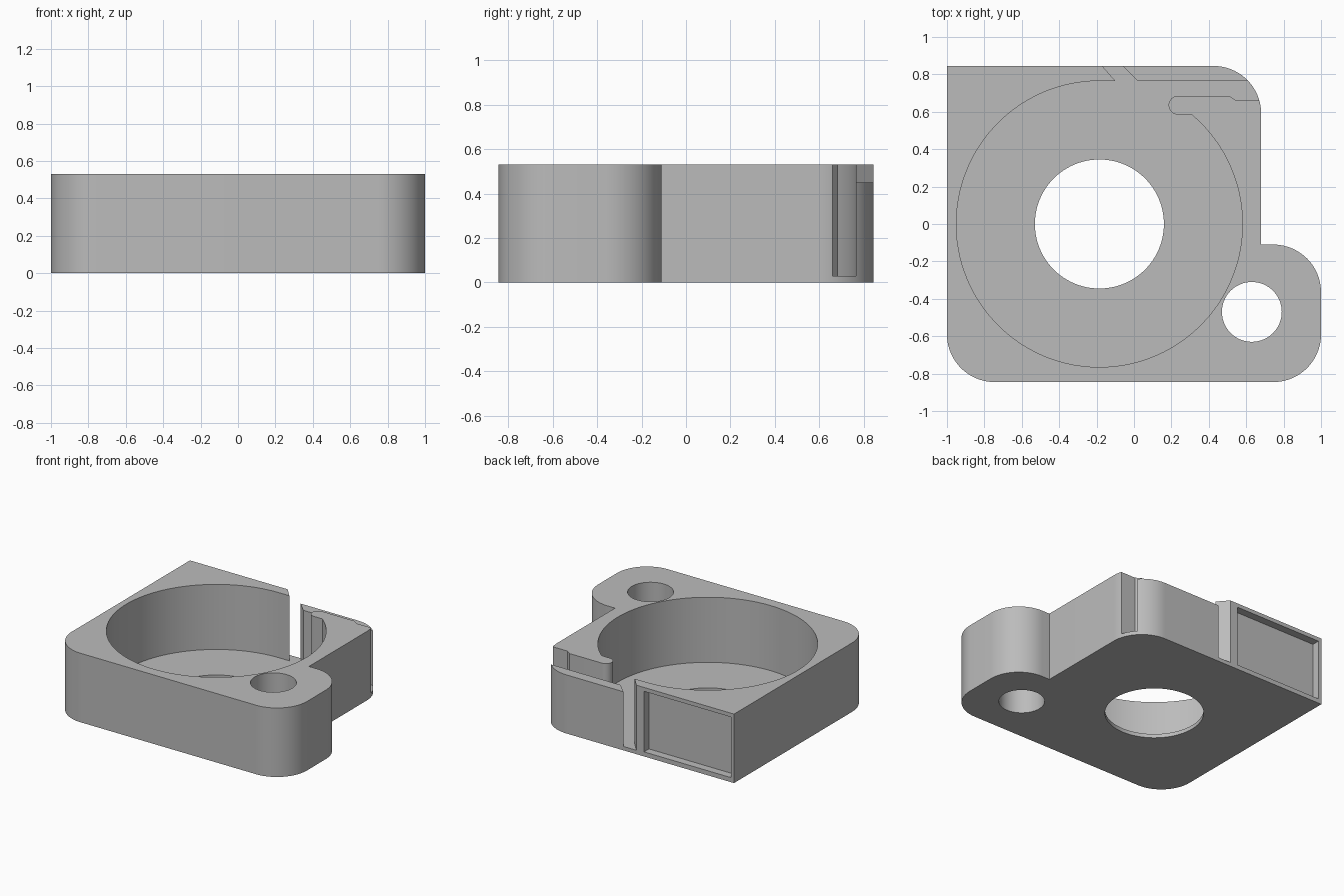
import bpy, bmesh
from math import cos, sin, radians, atan2, degrees

if "Cube" in bpy.data.objects:
    bpy.data.objects.remove(bpy.data.objects["Cube"])

HEIGHT, FLOOR, BACK = 0.53, 0.03, 0.845
CX, POCKET_R = -0.185, 0.765

grey = bpy.data.materials.new("plain grey")
grey.use_nodes = True
grey.diffuse_color = (0.5, 0.5, 0.5, 1)
grey.node_tree.nodes["Principled BSDF"].inputs["Base Color"].default_value = grey.diffuse_color


def arc(cx, cy, r, start, end, steps=20):
    """Points along an arc, angles in degrees."""
    angles = [radians(start + (end - start) * i / steps) for i in range(steps + 1)]
    return [(cx + r * cos(a), cy + r * sin(a)) for a in angles]


def circle(cx, cy, r, steps=96):
    return arc(cx, cy, r, 0, 360, steps)[:-1]


def prism(name, points, z0, z1):
    """Extrude a flat outline between two heights."""
    bm = bmesh.new()
    face = bm.faces.new([bm.verts.new((x, y, z0)) for x, y in points])
    top = bmesh.ops.extrude_face_region(bm, geom=[face])["geom"]
    moved = [v for v in top if isinstance(v, bmesh.types.BMVert)]
    bmesh.ops.translate(bm, verts=moved, vec=(0, 0, z1 - z0))
    bmesh.ops.recalc_face_normals(bm, faces=bm.faces)
    mesh = bpy.data.meshes.new(name)
    bm.to_mesh(mesh)
    bm.free()
    mesh.materials.append(grey)
    obj = bpy.data.objects.new(name, mesh)
    bpy.context.collection.objects.link(obj)
    return obj


def cut(name, points, z0, z1):
    """Subtract a prism from the housing."""
    tool = prism(name, points, z0, z1)
    tool.hide_render = True
    mod = housing.modifiers.new(name, 'BOOLEAN')
    mod.operation, mod.solver, mod.object = 'DIFFERENCE', 'EXACT', tool
    bpy.ops.object.modifier_apply(modifier=mod.name)
    bpy.data.objects.remove(tool)


# Housing block: rounded corners, one square corner and a mounting lobe
R = 0.255
outline = ([(-1, BACK)]
           + arc(-1 + R, -BACK + R, R, 180, 270)
           + arc(1 - R, -BACK + R, R, 270, 360)
           + arc(1 - R, -0.365, R, 0, 90)
           + [(0.68, -0.11)]
           + arc(0.68 - R, BACK - R, R, 0, 90))
housing = prism("housing", outline, 0, HEIGHT)
bpy.context.view_layer.objects.active = housing
housing.select_set(True)

# Round pocket with an outlet channel running past the rounded tongue
lip = degrees(atan2(0.585, 0.31 - CX))
pocket = (arc(CX, 0, POCKET_R, 90, 360 + lip, 96)
          + arc(0.235, 0.635, 0.05, 270, 90, 16)
          + [(0.51, 0.685), (0.545, 0.66), (0.8, 0.66), (0.8, POCKET_R)])
cut("pocket", pocket, FLOOR, 1)

# Slanted slit through the back wall
cut("slit", [(-0.218, 0.9), (-0.078, 0.74), (0.045, 0.74), (-0.115, 0.9)], FLOOR, 1)

# Lowered top of the back wall beside the channel
cut("wall_step", [(-0.16, 0.9), (0, 0.72), (0.8, 0.72), (0.8, 0.9)], 0.45, 1)

# Shallow rectangular recess in the back face
cut("back_recess", [(-0.975, 0.785), (-0.235, 0.785), (-0.235, 0.9), (-0.975, 0.9)], 0.035, 0.5)

# Intake hole in the floor and mounting hole in the lobe
cut("intake_hole", circle(CX, 0, 0.345), -0.5, 0.3)
cut("mounting_hole", circle(0.63, -0.47, 0.16, 64), -0.5, 1)

bpy.ops.object.shade_smooth_by_angle(angle=radians(30))
